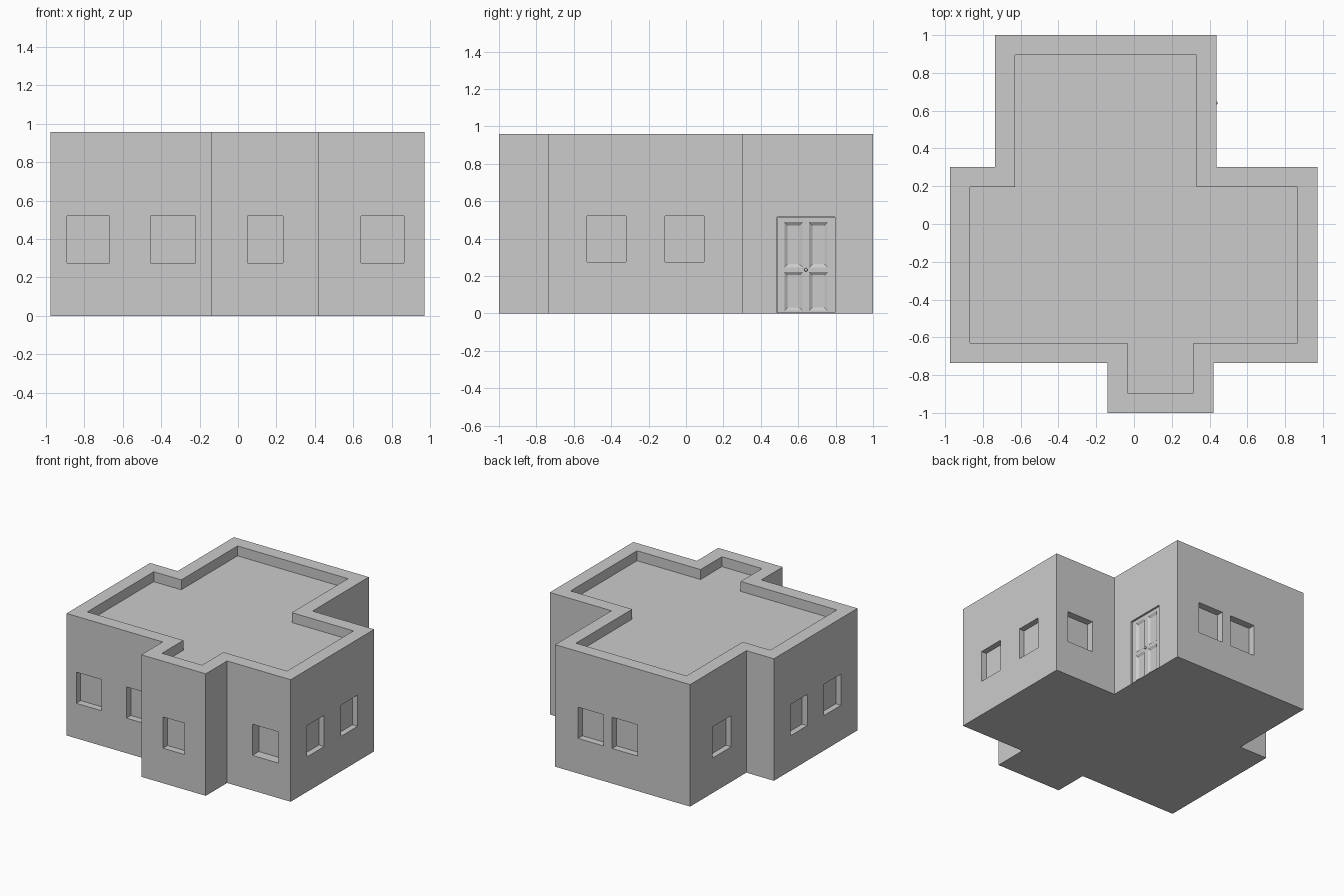
import bpy, bmesh
from mathutils import Vector

if "Cube" in bpy.data.objects:
    bpy.data.objects.remove(bpy.data.objects["Cube"])

PLAN = [(-.14, -1), (.42, -1), (.42, -.735), (.972, -.735), (.972, .302), (.436, .302),
        (.436, 1), (-.736, 1), (-.736, .302), (-.975, .302), (-.975, -.735), (-.14, -.735)]
TOP, ROOF, PARAPET = .958, .88, .106
SILL, HEAD = .275, .52


def make_object(name, bm):
    bmesh.ops.recalc_face_normals(bm, faces=bm.faces)
    mesh = bpy.data.meshes.new(name)
    bm.to_mesh(mesh)
    bm.free()
    ob = bpy.data.objects.new(name, mesh)
    bpy.context.collection.objects.link(ob)
    return ob


def prism(bm, pts, z0, z1):
    face = bm.faces.new([bm.verts.new((x, y, z0)) for x, y in pts])
    ext = bmesh.ops.extrude_face_region(bm, geom=[face], use_keep_orig=True)
    for v in ext['geom']:
        if isinstance(v, bmesh.types.BMVert):
            v.co.z = z1


def inset(pts, d):
    # Inward offset of an axis-aligned counter-clockwise outline
    out = []
    for i, p in enumerate(pts):
        p, a, b = Vector(p), Vector(pts[i - 1]), Vector(pts[(i + 1) % len(pts)])
        e1, e2 = (p - a).normalized(), (b - p).normalized()
        out.append(p + d * (Vector((-e1.y, e1.x)) + Vector((-e2.y, e2.x))))
    return out


def box(bm, lo, hi):
    prism(bm, [(lo[0], lo[1]), (hi[0], lo[1]), (hi[0], hi[1]), (lo[0], hi[1])], lo[2], hi[2])


def cut(ob, bm):
    cutter = make_object("cutter", bm)
    cutter.hide_render = True
    mod = ob.modifiers.new("cut", 'BOOLEAN')
    mod.operation, mod.solver, mod.object = 'DIFFERENCE', 'EXACT', cutter
    bpy.context.view_layer.objects.active = ob
    bpy.ops.object.modifier_apply(modifier=mod.name)
    bpy.data.objects.remove(cutter)


# House walls, extruded from the floor plan
bm = bmesh.new()
prism(bm, PLAN, 0, TOP)
house = make_object("house_walls", bm)

# Sunken roof, windows and door opening
bm = bmesh.new()
prism(bm, inset(PLAN, PARAPET), ROOF, TOP + .1)
D, OUT = .055, .03
# (wall y, outward sign, x start, x end, depth)
for y, s, x0, x1, d in [(-.735, -1, -.89, -.67, D), (-.735, -1, -.455, -.22, D),
                        (-1, -1, .05, .235, D), (-.735, -1, .64, .865, .08),
                        (.302, 1, .64, .865, D), (1, 1, .018, .237, D), (1, 1, -.277, -.058, D)]:
    ya, yb = sorted((y + s * OUT, y - s * d))
    box(bm, (x0, ya, SILL), (x1, yb, HEAD))
# (wall x, outward sign, y start, y end)
for x, s, y0, y1 in [(.972, 1, -.53, -.32), (.972, 1, -.112, .097), (-.975, -1, -.53, -.32),
                     (-.975, -1, -.112, .097), (-.736, -1, .49, .72)]:
    xa, xb = sorted((x + s * OUT, x - s * .045))
    box(bm, (xa, y0, SILL), (xb, y1, HEAD))
box(bm, (.406, .487, .004), (.47, .797, .515))
cut(house, bm)

# Door leaf with four bevelled panels
FACE = .424
bm = bmesh.new()
box(bm, (.404, .49, .003), (FACE, .797, .512))
door = make_object("door", bm)
bm = bmesh.new()
for y0, y1 in [(.526, .624), (.658, .758)]:
    for z0, z1 in [(.014, .222), (.245, .488)]:
        rings = []
        for x, b in [(FACE + .001, -.001), (FACE - .012, .018)]:
            rings.append([bm.verts.new((x, y, z)) for y, z in [
                (y0 + b, z0 + b), (y1 - b, z0 + b), (y1 - b, z1 - b), (y0 + b, z1 - b)]])
        bm.faces.new(rings[0])
        bm.faces.new(rings[1])
        for i in range(4):
            j = (i + 1) % 4
            bm.faces.new((rings[0][i], rings[0][j], rings[1][j], rings[1][i]))
cut(door, bm)

# Door knob
bpy.ops.mesh.primitive_uv_sphere_add(segments=12, ring_count=8, radius=.009, location=(.434, .641, .233))
bpy.context.object.name = "door_knob"
bpy.ops.object.shade_smooth()
bpy.ops.mesh.primitive_cylinder_add(vertices=12, radius=.004, depth=.014,
                                    location=(.427, .641, .233), rotation=(0, 1.5708, 0))
bpy.context.object.name = "knob_stem"
bpy.ops.object.shade_smooth_by_angle()
